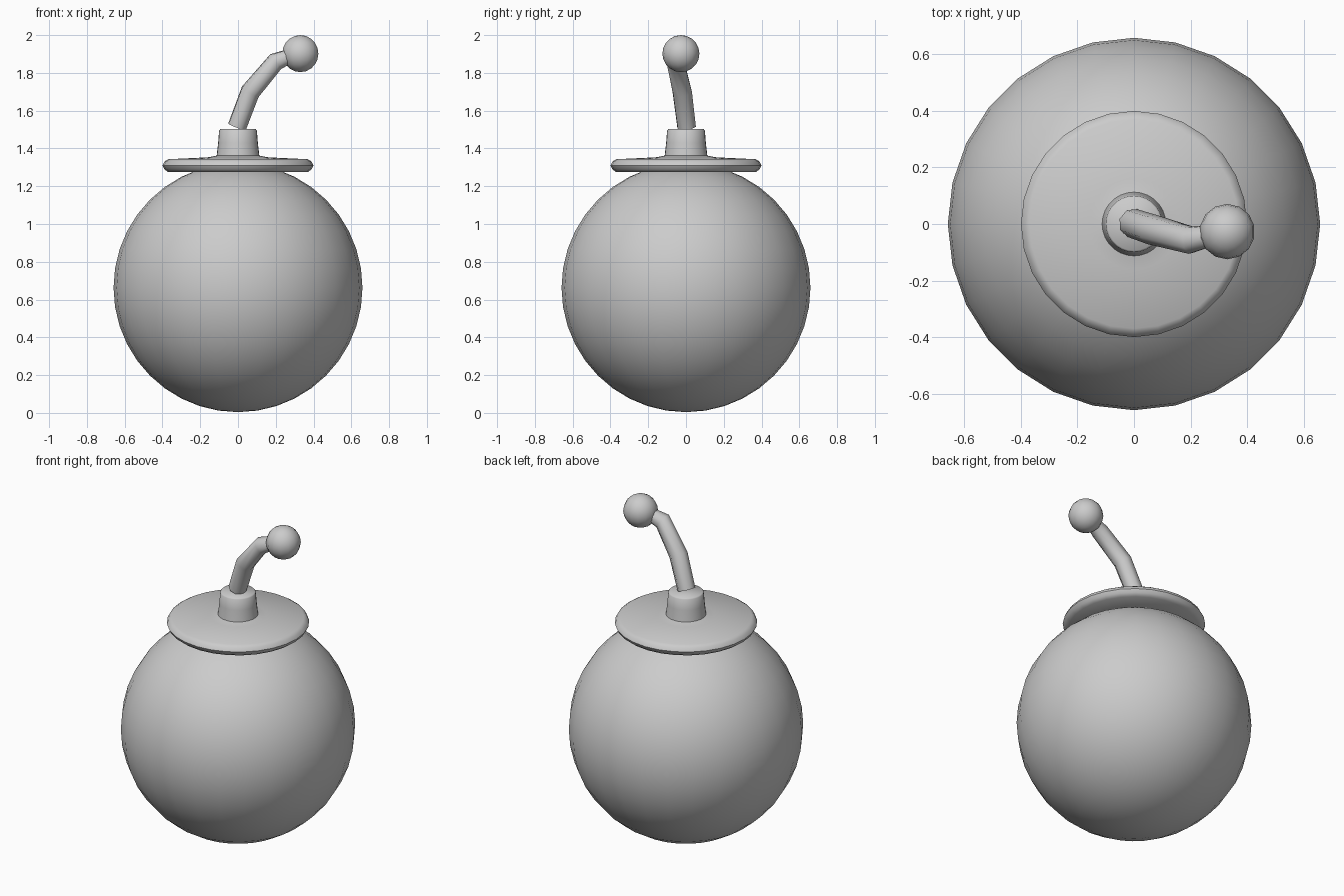
import bpy, math

if "Cube" in bpy.data.objects:
    bpy.data.objects.remove(bpy.data.objects["Cube"])


def smooth(obj, angle=40):
    bpy.ops.object.select_all(action='DESELECT')
    obj.select_set(True)
    bpy.context.view_layer.objects.active = obj
    bpy.ops.object.shade_smooth_by_angle(angle=math.radians(angle))


def ball(name, loc, radius, segments, rings):
    bpy.ops.mesh.primitive_uv_sphere_add(segments=segments, ring_count=rings,
                                         radius=radius, location=loc)
    obj = bpy.context.object
    obj.name = name
    smooth(obj)
    return obj


def lathe(name, profile, sides):
    """Revolve (radius, z) points around z and cap both ends."""
    verts = [(r * math.cos(2 * math.pi * i / sides),
              r * math.sin(2 * math.pi * i / sides), z)
             for r, z in profile for i in range(sides)]
    faces = [(k * sides + i, k * sides + (i + 1) % sides,
              (k + 1) * sides + (i + 1) % sides, (k + 1) * sides + i)
             for k in range(len(profile) - 1) for i in range(sides)]
    faces.append(tuple(reversed(range(sides))))
    last = (len(profile) - 1) * sides
    faces.append(tuple(range(last, last + sides)))
    mesh = bpy.data.meshes.new(name)
    mesh.from_pydata(verts, [], faces)
    obj = bpy.data.objects.new(name, mesh)
    bpy.context.collection.objects.link(obj)
    smooth(obj, 50)
    return obj


# Round body
ball("body", (0, 0, 0.663), 0.659, 28, 20)

# Flat collar with rounded rim, rising into the tapered neck
lathe("collar_and_neck", [(0.20, 1.275), (0.37, 1.275), (0.39, 1.29), (0.40, 1.31),
                          (0.39, 1.33), (0.37, 1.343), (0.16, 1.353), (0.113, 1.362),
                          (0.105, 1.43), (0.10, 1.495), (0.094, 1.502)], 28)

# Bent fuse, thinner toward the tip
path = [((-0.005, 0.003, 1.515), 0.052), ((0.065, -0.02, 1.70), 0.054),
        ((0.20, -0.057, 1.86), 0.050), ((0.30, -0.035, 1.90), 0.036)]
curve = bpy.data.curves.new("fuse", 'CURVE')
curve.dimensions = '3D'
curve.bevel_depth = 1.0
curve.bevel_resolution = 2
curve.use_fill_caps = True
spline = curve.splines.new('POLY')
spline.points.add(len(path) - 1)
for point, (co, radius) in zip(spline.points, path):
    point.co = (*co, 1)
    point.radius = radius
fuse = bpy.data.objects.new("fuse", curve)
bpy.context.collection.objects.link(fuse)
bpy.ops.object.select_all(action='DESELECT')
fuse.select_set(True)
bpy.context.view_layer.objects.active = fuse
bpy.ops.object.convert(target='MESH')
smooth(bpy.context.object, 50)

# Round fuse tip
ball("fuse_tip", (0.33, -0.027, 1.902), 0.098, 14, 10)
